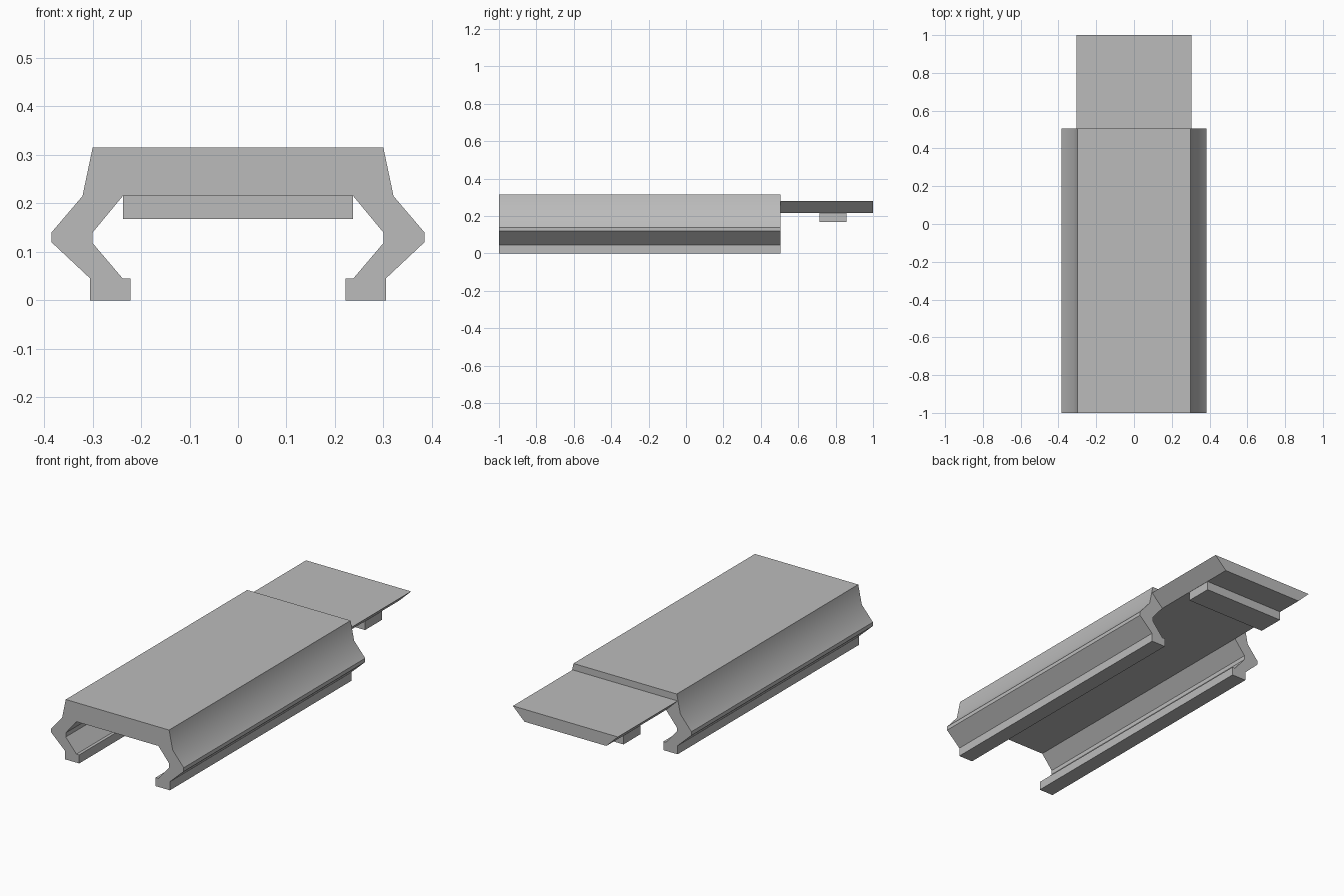
import bpy
import bmesh
from math import radians

cube = bpy.data.objects.get("Cube")
if cube:
    bpy.data.objects.remove(cube, do_unlink=True)

# Single plain grey material
grey = bpy.data.materials.new("plain_grey")
grey.use_nodes = True
colour = (0.5, 0.5, 0.5, 1)
grey.diffuse_color = colour
grey.node_tree.nodes["Principled BSDF"].inputs["Base Color"].default_value = colour


def extrude_half_profile(name, half, y0, y1):
    """Mirror a right-hand (x, z) profile and extrude it along y."""
    outline = half + [(-x, z) for x, z in reversed(half)]
    bm = bmesh.new()
    face = bm.faces.new([bm.verts.new((x, y0, z)) for x, z in outline])
    result = bmesh.ops.extrude_face_region(bm, geom=[face], use_keep_orig=True)
    moved = [v for v in result["geom"] if isinstance(v, bmesh.types.BMVert)]
    bmesh.ops.translate(bm, verts=moved, vec=(0, y1 - y0, 0))
    bmesh.ops.recalc_face_normals(bm, faces=bm.faces)
    mesh = bpy.data.meshes.new(name)
    bm.to_mesh(mesh)
    bm.free()
    mesh.materials.append(grey)
    obj = bpy.data.objects.new(name, mesh)
    bpy.context.collection.objects.link(obj)
    bpy.ops.object.select_all(action="DESELECT")
    obj.select_set(True)
    bpy.context.view_layer.objects.active = obj
    bpy.ops.object.shade_smooth_by_angle(angle=radians(35))
    return obj


# Long channel: flat top, bulging side walls, inward feet
extrude_half_profile("channel_body", [
    (0.30, 0.315), (0.321, 0.215), (0.385, 0.14), (0.385, 0.12),
    (0.305, 0.045), (0.305, 0), (0.222, 0), (0.222, 0.045),
    (0.238, 0.045), (0.30, 0.118), (0.30, 0.14), (0.238, 0.215),
], -1, 0.505)

# Rear tongue with undercut sides
extrude_half_profile("rear_tongue", [(0.305, 0.28), (0.238, 0.215)], 0.505, 1)

# Cross bar under the tongue
extrude_half_profile("cross_bar", [(0.237, 0.215), (0.237, 0.168)], 0.715, 0.857)
